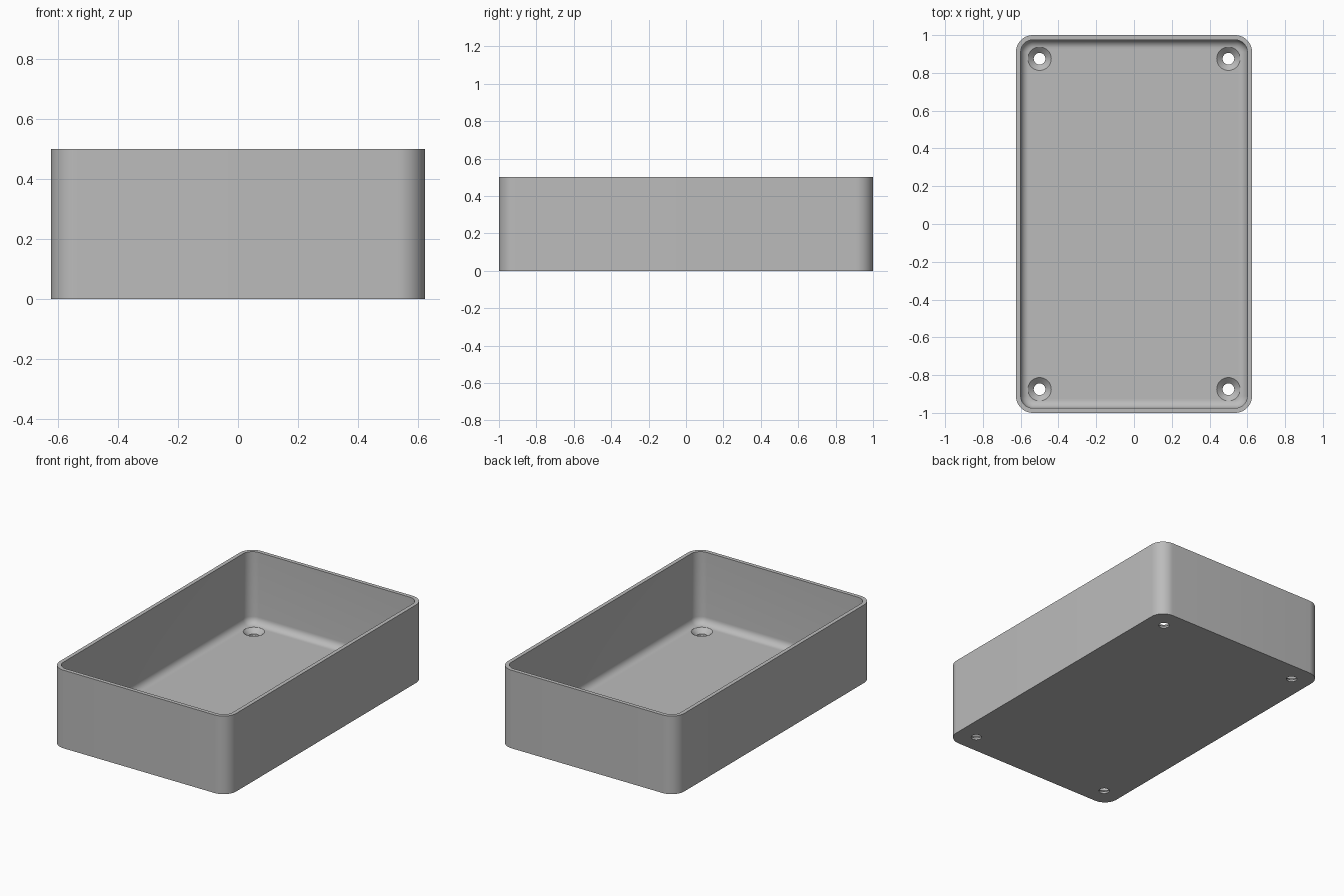
import bpy, bmesh, math

cube = bpy.data.objects.get("Cube")
if cube:
    bpy.data.objects.remove(cube)

# Plain grey plastic
grey = bpy.data.materials.new("grey plastic")
grey.use_nodes = True
colour = (0.5, 0.5, 0.5, 1)
grey.diffuse_color = colour
grey.node_tree.nodes["Principled BSDF"].inputs["Base Color"].default_value = colour

HALF_X, HALF_Y, HEIGHT = 0.625, 1.0, 0.5
CORNER, WALL, FLOOR, FILLET = 0.09, 0.025, 0.04, 0.045
STEPS = 12


def add_object(name, bm):
    bmesh.ops.recalc_face_normals(bm, faces=bm.faces)
    mesh = bpy.data.meshes.new(name)
    bm.to_mesh(mesh)
    bm.free()
    mesh.materials.append(grey)
    obj = bpy.data.objects.new(name, mesh)
    bpy.context.collection.objects.link(obj)
    return obj


def rounded_ring(bm, inset, z):
    """Rounded rectangle of vertices, shrunk by inset."""
    radius = max(CORNER - inset, 0.012)
    ring = []
    for quarter, (sx, sy) in enumerate([(1, 1), (-1, 1), (-1, -1), (1, -1)]):
        cx = sx * (HALF_X - inset - radius)
        cy = sy * (HALF_Y - inset - radius)
        for i in range(STEPS + 1):
            a = (quarter + i / STEPS) * math.pi / 2
            ring.append(bm.verts.new((cx + radius * math.cos(a), cy + radius * math.sin(a), z)))
    return ring


def bridge(bm, rings):
    for low, high in zip(rings, rings[1:]):
        n = len(low)
        for i in range(n):
            j = (i + 1) % n
            bm.faces.new((low[i], low[j], high[j], high[i]))


# Tray shell: outer wall, rim, inner wall, then a rounded fillet into the floor
profile = [(0, 0), (0, HEIGHT), (WALL, HEIGHT)]
for i in range(9):
    a = i / 8 * math.pi / 2
    profile.append((WALL + FILLET * (1 - math.cos(a)), FLOOR + FILLET * (1 - math.sin(a))))
bm = bmesh.new()
rings = [rounded_ring(bm, inset, z) for inset, z in profile]
bridge(bm, rings)
bm.faces.new(rings[0])
bm.faces.new(rings[-1])
tray = add_object("tray", bm)

# Countersunk screw holes, one cutter for all four corners
bm = bmesh.new()
for sx in (-1, 1):
    for sy in (-1, 1):
        circles = []
        for radius, z in [(0.031, -0.05), (0.031, 0.012), (0.062, FLOOR), (0.062, FLOOR + 0.03)]:
            circles.append([bm.verts.new((sx * 0.5 + radius * math.cos(k * math.tau / 32),
                                          sy * 0.875 + radius * math.sin(k * math.tau / 32), z))
                            for k in range(32)])
        bridge(bm, circles)
        bm.faces.new(circles[0])
        bm.faces.new(circles[-1])
cutter = add_object("screw_hole_cutter", bm)
cutter.hide_render = True

# Cut the holes, then remove the cutter
cut = tray.modifiers.new("screw holes", 'BOOLEAN')
cut.operation = 'DIFFERENCE'
cut.solver = 'EXACT'
cut.object = cutter
bpy.context.view_layer.objects.active = tray
tray.select_set(True)
bpy.ops.object.modifier_apply(modifier=cut.name)
bpy.data.objects.remove(cutter)
bpy.ops.object.shade_smooth_by_angle(angle=math.radians(35))
